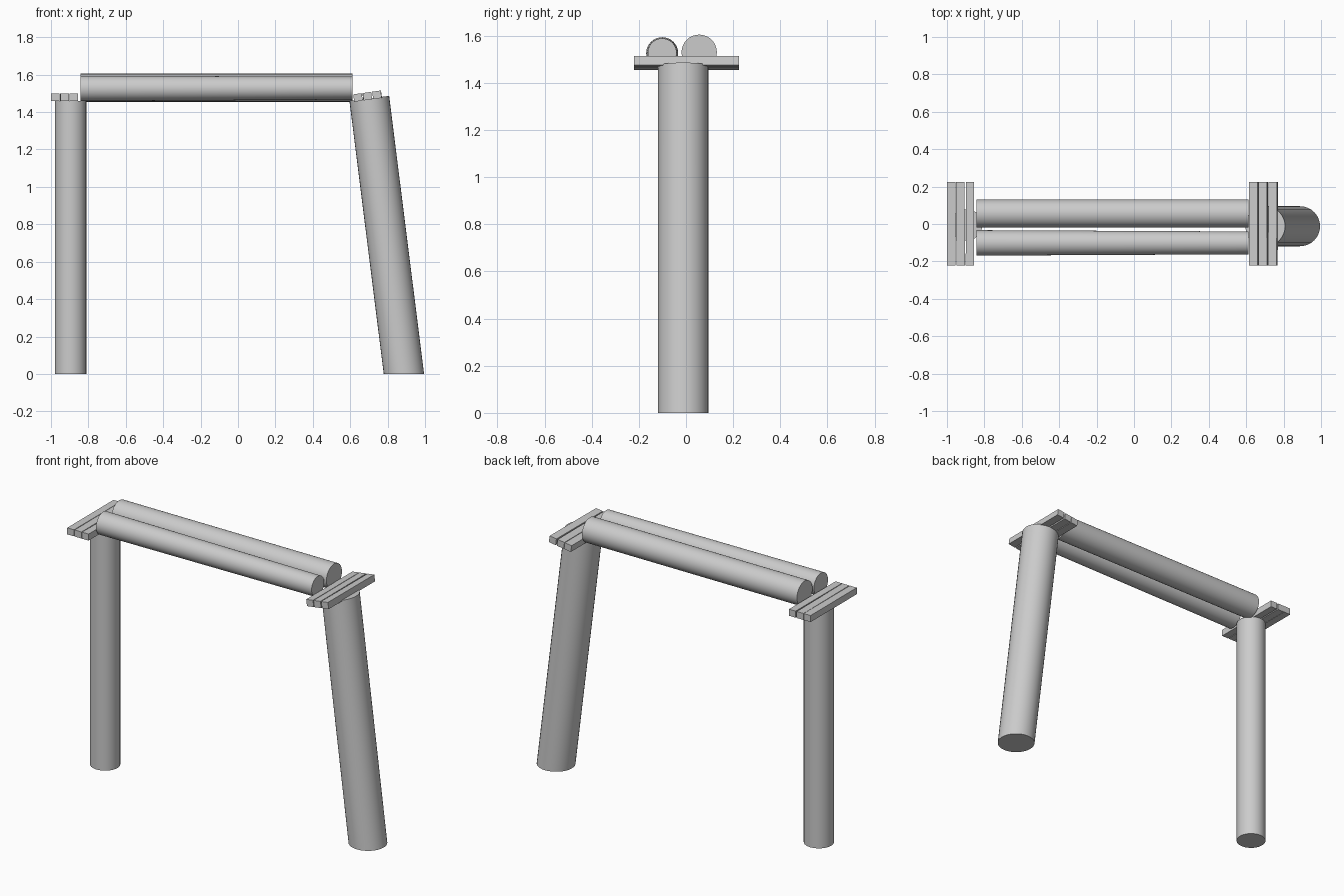
import bpy, bmesh, math
from mathutils import Vector, Matrix

if "Cube" in bpy.data.objects:
    bpy.data.objects.remove(bpy.data.objects["Cube"])


def finish(name, bm, smooth=False):
    bmesh.ops.recalc_face_normals(bm, faces=bm.faces[:])
    mesh = bpy.data.meshes.new(name)
    bm.to_mesh(mesh)
    bm.free()
    ob = bpy.data.objects.new(name, mesh)
    bpy.context.collection.objects.link(ob)
    if smooth:
        bpy.ops.object.select_all(action='DESELECT')
        ob.select_set(True)
        bpy.context.view_layer.objects.active = ob
        bpy.ops.object.shade_smooth_by_angle(angle=math.radians(35))
    return ob


def log(name, a, b, r1, r2, cut_floor=False):
    """Capped round log from point a to point b, optionally sawn flat at z = 0."""
    a, b = Vector(a), Vector(b)
    d = b - a
    if cut_floor:
        a = a - d * 0.1
        d = b - a
    bm = bmesh.new()
    bmesh.ops.create_cone(bm, cap_ends=True, segments=32, radius1=r1, radius2=r2, depth=d.length,
                          matrix=Matrix.Translation((a + b) / 2) @ d.to_track_quat('Z', 'Y').to_matrix().to_4x4())
    if cut_floor:
        cut = bmesh.ops.bisect_plane(bm, geom=bm.verts[:] + bm.edges[:] + bm.faces[:],
                                     plane_co=(0, 0, 0), plane_no=(0, 0, -1), clear_outer=True)
        rim = [e for e in cut['geom_cut'] if isinstance(e, bmesh.types.BMEdge)]
        bmesh.ops.contextual_create(bm, geom=rim)
    return finish(name, bm, True)


def slats(side, centre, tilt, specs):
    """Three short boards lying side by side across a post top."""
    base = Matrix.Translation(centre) @ Matrix.Rotation(-tilt, 4, 'Y')
    for i, (offset, width, twist) in enumerate(specs):
        bm = bmesh.new()
        m = (base @ Matrix.Translation((offset, 0, 0)) @ Matrix.Rotation(math.radians(twist), 4, 'Z')
             @ Matrix.Diagonal((width, 0.446, 0.04, 1)))
        bmesh.ops.create_cube(bm, size=1, matrix=m)
        finish(f"{side}_slat_{i + 1}", bm)


# Posts: one upright, one thicker and leaning inward
log("left_post", (-0.895, -0.005, 0), (-0.895, -0.005, 1.46), 0.084, 0.084)
log("right_post", (0.887, -0.012, 0), (0.702, -0.012, 1.473), 0.107, 0.107, cut_floor=True)

# Boards on the post tops
slats("left", (-0.928, 0.002, 1.48), 0,
      [(-0.049, 0.046, 0), (0.0, 0.046, 0.4), (0.051, 0.044, -0.2)])
slats("right", (0.692, 0.002, 1.485), math.radians(8),
      [(-0.051, 0.046, 0), (-0.001, 0.046, 0.2), (0.052, 0.046, -0.2)])

# Pair of crossing logs
log("back_beam", (-0.842, 0.056, 1.53), (0.611, 0.056, 1.53), 0.075, 0.075)
log("front_beam", (-0.842, -0.101, 1.526), (0.611, -0.101, 1.528), 0.068, 0.061)
